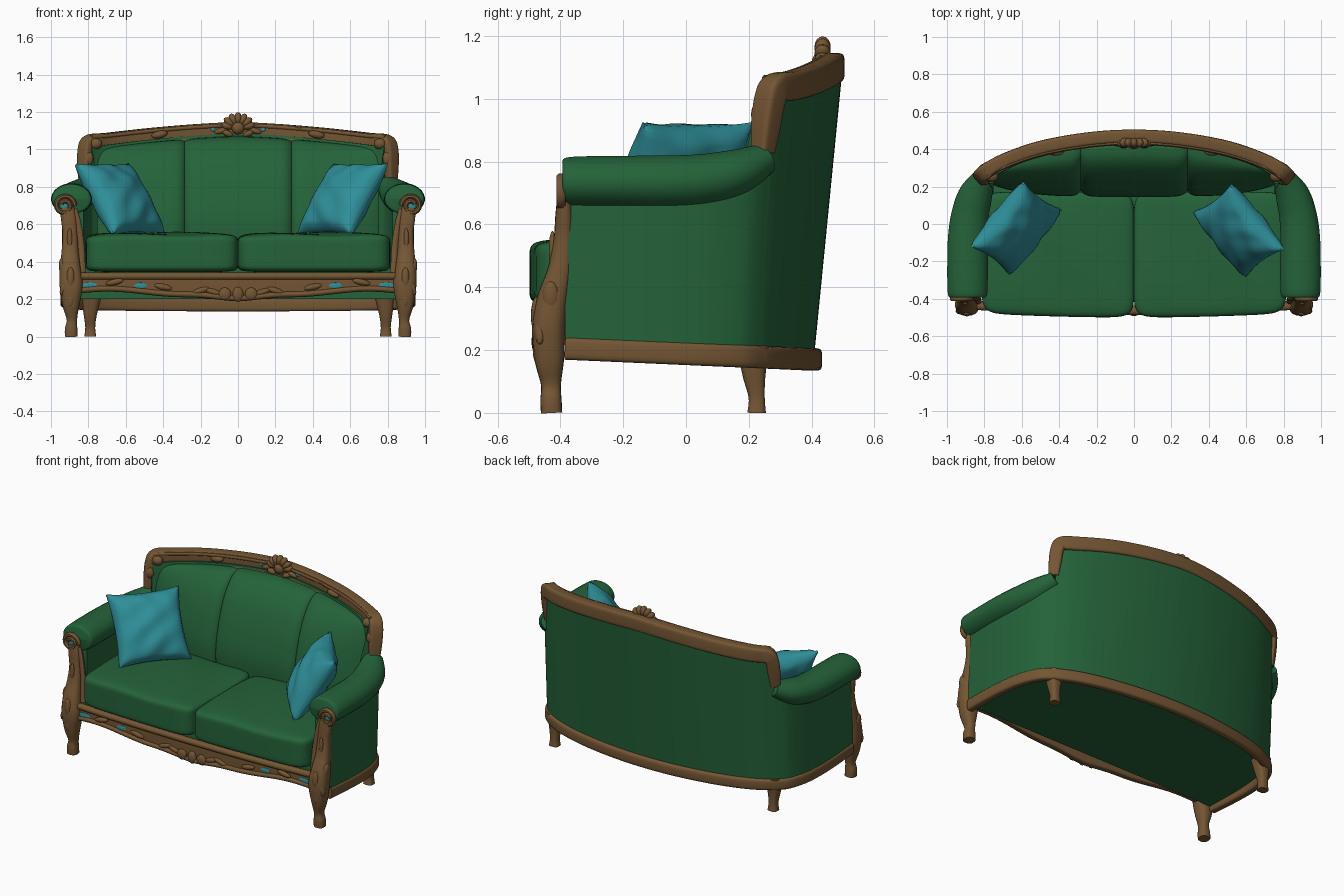
import bpy, bmesh, math
from mathutils import Vector, Matrix

if "Cube" in bpy.data.objects:
    bpy.data.objects.remove(bpy.data.objects["Cube"])

def mat(name, c):
    m = bpy.data.materials.new(name)
    m.diffuse_color = (*c, 1)
    m.use_nodes = True
    m.node_tree.nodes["Principled BSDF"].inputs["Base Color"].default_value = m.diffuse_color
    return m

GREEN = mat("green fabric", (0.018, 0.125, 0.042))
WOOD = mat("carved wood", (0.175, 0.092, 0.034))
TEAL = mat("teal fabric", (0.028, 0.275, 0.32))

def finish(name, bm, m, angle=45):
    bmesh.ops.recalc_face_normals(bm, faces=bm.faces[:])
    me = bpy.data.meshes.new(name)
    bm.to_mesh(me)
    bm.free()
    me.materials.append(m)
    o = bpy.data.objects.new(name, me)
    bpy.context.collection.objects.link(o)
    bpy.ops.object.select_all(action='DESELECT')
    o.select_set(True)
    bpy.context.view_layer.objects.active = o
    bpy.ops.object.shade_smooth_by_angle(angle=math.radians(angle))
    return o

def spl(pts, n=6):
    """Catmull-Rom through tuples of any length"""
    out = []
    for i in range(len(pts) - 1):
        quad = (pts[max(i - 1, 0)], pts[i], pts[i + 1], pts[min(i + 2, len(pts) - 1)])
        for k in range(n):
            t = k / n
            out.append(tuple(0.5 * (2 * b + (c - a) * t + (2 * a - 5 * b + 4 * c - d) * t * t
                                    + (3 * b - a - 3 * c + d) * t ** 3) for a, b, c, d in zip(*quad)))
    return out + [tuple(pts[-1])]

def loft(name, rings, m, angle=45):
    bm = bmesh.new()
    vs = [[bm.verts.new(p) for p in r] for r in rings]
    n = len(vs[0])
    for r, q in zip(vs, vs[1:]):
        for i in range(n):
            bm.faces.new((r[i], r[(i + 1) % n], q[(i + 1) % n], q[i]))
    bm.faces.new(vs[0])
    bm.faces.new(vs[-1][::-1])
    return finish(name, bm, m, angle)

def sweep(name, pts, m, ref=lambda p: Vector((1, 0, 0)), k=2.0, n=16, s=1):
    """pts = (x, y, z, radius along ref, radius across); k squares the section"""
    rings = []
    P = [Vector(p[:3]) for p in pts]
    for i, p in enumerate(P):
        t = (P[min(i + 1, len(P) - 1)] - P[max(i - 1, 0)]).normalized()
        r = ref(p)
        a = (r - t * r.dot(t)).normalized()
        b = t.cross(a)
        ring = []
        for j in range(n):
            c, d = math.cos(math.tau * (j + .5) / n), math.sin(math.tau * (j + .5) / n)
            q = p + a * pts[i][3] * math.copysign(abs(c) ** (2 / k), c) \
                + b * pts[i][4] * math.copysign(abs(d) ** (2 / k), d)
            ring.append((q.x * s, q.y, q.z))
        rings.append(ring)
    return loft(name, rings, m)

def blobs(name, items, m):
    """ellipsoids: (centre, radii, tilt about y)"""
    bm = bmesh.new()
    for c, r, tilt in items:
        M = Matrix.Translation(c) @ Matrix.Rotation(tilt, 4, 'Y') @ Matrix.Diagonal((*r, 1))
        bmesh.ops.create_uvsphere(bm, u_segments=14, v_segments=8, radius=1, matrix=M)
    return finish(name, bm, m)

def soft(name, fn, m, cuts=23):
    """subdivided cube reshaped by fn(unit point)"""
    bm = bmesh.new()
    bmesh.ops.create_cube(bm, size=2)
    bmesh.ops.subdivide_edges(bm, edges=bm.edges[:], cuts=cuts, use_grid_fill=True)
    for v in bm.verts:
        v.co = fn(v.co.copy())
    return finish(name, bm, m, 70)

# ---- plan of the body and its backward lean
def yback(x): return 0.41 - 0.2 * x * x - 0.18 * x ** 8
def lean(y, z): return y + 0.085 * (z - 0.2) / 0.86 * min(max(y / 0.41, 0), 1)
def ztop(x): return 1.145 - 0.07 * (abs(x) / 0.8) ** 1.5

back_plan = [(0.82 - 1.64 * i / 60, yback(0.82 - 1.64 * i / 60)) for i in range(61)]
arm_plan = spl([(0.935, -0.385), (0.94, -0.2), (0.937, -0.06), (0.92, 0.07), (0.878, 0.18), (0.82, 0.239)], 8)
full_plan = arm_plan + back_plan[1:-1] + [(-x, y) for x, y in arm_plan[::-1]]

# upholstered shell: arm walls and back in one sweep
rings = []
for i, (x, y) in enumerate(full_plan):
    a, b = full_plan[max(i - 1, 0)], full_plan[min(i + 1, len(full_plan) - 1)]
    back = abs(x) < 0.821
    n = Vector((b[1] - a[1], a[0] - b[0])).normalized() * -(0.07 if back else 0.11)
    if n.dot(Vector((x, y + 0.3))) > 0:
        n = -n
    z = ztop(x) - 0.06 if back else 0.73 + 0.3 * max(0, y)
    rings.append([(x, y, 0.2), (x, lean(y, z), z), (x + n.x, lean(y, z) + n.y, z), (x + n.x, y + n.y, 0.2)])
loft("body_shell", rings, GREEN, 50)

# seat platform filling the plan
loft("seat_base", [[(x * 0.985, y * 0.985, z) for x, y in full_plan] for z in (0.2, 0.37)], GREEN)

# ---- seat cushions
def seat(side):
    def f(p):
        q = p / (sum(abs(c) ** 10 for c in p) ** (1 / 10))
        dome = 0.012 * (1 - q.x ** 2) * (1 - q.y ** 2) + 0.004 * math.sin(5 * q.x + 3 * q.y)
        bow = -0.022 * (1 - (q.x * side * .5 + .5) ** 2) if q.y < 0 else 0
        return Vector((side * 0.407 + q.x * 0.408, -0.153 + q.y * 0.325 + bow,
                       0.445 + q.z * (0.1 + (dome if q.z > 0 else 0))))
    return f
soft("left_seat_cushion", seat(-1), GREEN)
soft("right_seat_cushion", seat(1), GREEN)

# ---- three back pads, bulging between seams
for name, x0, x1 in (("left_back_pad", -0.79, -0.285), ("middle_back_pad", -0.285, 0.285), ("right_back_pad", 0.285, 0.79)):
    rings = []
    for i in range(25):
        w = -math.cos(math.pi * i / 24)
        x = (x0 + x1) / 2 + w * (x1 - x0) / 2
        pinch = 0.03 * abs(w) ** 12
        zt = ztop(x) - 0.075 - 0.3 * pinch
        f0 = 0.145 + 0.06 * (x / 0.75) ** 4
        ring = [(x, lean(yback(x), zt) - 0.04, zt - 0.03), (x, yback(x) - 0.04, 0.4)]
        for h, g in spl([(0, .05), (.3, 0), (.55, .1), (.78, .28), (.92, .48), (.985, .66), (1, .85)], 4):
            z = 0.4 + (zt - 0.4) * h
            yb = lean(yback(x), z) - 0.03
            ring.append((x, min(f0 + (yb - f0) * g + pinch, yb - 0.005), z))
        rings.append(ring)
    loft(name, rings, GREEN, 60)

# ---- throw pillows, mirrored square cushions leaning in the corners
def pillow(s, c):
    a = Vector((0.27 * s, 0.335, 0)).normalized()
    u = Vector((-0.19 * s, 0.14, 0.36)).normalized()
    n = a.cross(u)
    def f(p):
        t = ((1 - p.x ** 2) * (1 - p.y ** 2))
        x = p.x * 0.222 * (1 - 0.08 * (1 - p.y ** 2))
        y = p.y * 0.222 * (1 - 0.08 * (1 - p.x ** 2))
        crease = 1 + 0.08 * math.sin(9 * p.x + 4 * p.y * p.y) * abs(p.y) + 0.06 * math.sin(8 * p.y - 5 * p.x)
        return Vector(c) + a * x + u * y + n * p.z * (0.008 + 0.09 * max(t, 0) ** 0.42 * crease)
    return f
soft("left_pillow", pillow(1, (-0.63, -0.022, 0.735)), TEAL)
soft("right_pillow", pillow(-1, (0.56, -0.035, 0.735)), TEAL)

# ---- top rail with posts, swept in one piece
def outward(p): return Vector((0.85 * p.x, 0.75, 0))
half = [(0.815, 0.245, 0.83, .032, .03), (0.812, 0.255, 0.92, .04, .038), (0.807, 0.268, 1.0, .042, .04),
        (0.785, 0.288, 1.035, .04, .045)]
mid = [(x, lean(yback(x), 1.06) - 0.026, ztop(x) - 0.045, .036, .046) for x in
       (.7, .55, .4, .2, 0, -.2, -.4, -.55, -.7)]
rail = spl(half + mid + [(-p[0], *p[1:]) for p in half[::-1]], 6)
sweep("top_rail", rail, WOOD, outward, k=5, n=24)
for nm, dz in (("rail_lower_bead", -0.036), ("rail_upper_bead", 0.03)):
    sweep(nm, spl([(p[0], p[1] - 0.037, p[2] + dz, .011, .011) for p in [half[-1]] + mid + [(-half[-1][0], *half[-1][1:])]], 5),
          WOOD, outward, n=8)

# crest carving
crest = [((0, 0.43, 1.115), (0.035, 0.03, 0.035), 0)]
for i in range(-3, 4):
    an = i * 0.45
    crest.append(((0.06 * math.sin(an), 0.435, 1.115 + 0.05 * math.cos(an)), (0.021, 0.026, 0.034), an))
for s in (-1, 1):
    crest += [((s * 0.09, 0.435, 1.10), (0.04, 0.02, 0.016), s * 0.3), ((s * 0.055, 0.425, 1.085), (0.03, 0.02, 0.016), -s * 0.4),
              ((s * 0.42, 0.385, 1.08), (0.045, 0.02, 0.02), s * 0.2), ((s * 0.76, 0.255, 1.03), (0.035, 0.03, 0.03), 0),
              ((s * 0.80, 0.232, 0.95), (0.03, 0.025, 0.04), 0)]
blobs("crest_carving", crest, WOOD)

# ---- base rail around sides and back
sweep("base_rail", [(x * .985, y, 0.205 - 0.035 * max(0, (y + 0.385) / 0.795), .024, .036) for x, y in full_plan],
      WOOD, lambda p: Vector((p.x, p.y + 0.25, 0)), k=4)

# ---- front apron with mouldings
def apron_y(x): return -0.437 - 0.028 * (1 - (x / 0.87) ** 2)
def apron_z(x): return 0.228 - 0.04 * math.exp(-(x / 0.24) ** 2) + 0.012 * math.cos(x * 9) * min(1, abs(x) * 3)
ax = [-0.87 + 1.74 * i / 48 for i in range(49)]
fwd = lambda p: Vector((0, 1, 0))
sweep("front_apron", [(x, apron_y(x) + .012, (apron_z(x) + .335) / 2, .018, (.335 - apron_z(x)) / 2) for x in ax], WOOD, fwd, k=6)
sweep("apron_top_moulding", [(x, apron_y(x), 0.322, .022, .02) for x in ax], WOOD, fwd, n=10)
sweep("apron_lower_moulding", [(x, apron_y(x), apron_z(x) + .016, .02, .016) for x in ax], WOOD, fwd, n=10)
med = [((s * 0.07, -0.478, 0.228), (0.034, 0.014, 0.034), 0) for s in (-1, 1)]
med += [((s * d, -0.468, 0.225 + d * .1), (0.05, 0.014, 0.016), s * t) for s in (-1, 1) for d, t in ((.13, -.3), (.2, .3), (.4, -.2), (.66, .2))]
med.append(((0, -0.474, 0.225), (0.03, 0.018, 0.04), 0))
blobs("apron_carving", med, WOOD)

# ---- parts repeated left and right
for s, side in ((1, "right"), (-1, "left")):
    # rolled arm
    sweep(side + "_arm_roll", spl([(.89, -.392, .735, .085, .06), (.89, -.372, .735, .106, .08), (.89, -.2, .735, .109, .084),
          (.888, -.06, .735, .106, .085), (.874, .06, .742, .1, .083), (.845, .16, .765, .09, .075), (.80, .25, .81, .06, .05)]),
          GREEN, lambda p: Vector((1, 0.4 * max(0, p.y) / .25, 0)), n=28, s=s)
    # front leg and arm support
    sweep(side + "_front_leg", spl([(.892, -.428, 0, .034, .034), (.892, -.43, .04, .034, .034), (.888, -.43, .09, .028, .032),
          (.893, -.435, .17, .046, .047), (.892, -.437, .27, .062, .053), (.897, -.425, .36, .056, .05),
          (.898, -.402, .45, .046, .04), (.898, -.39, .55, .04, .032), (.905, -.388, .63, .042, .028),
          (.915, -.388, .69, .038, .022)]), WOOD, k=2.6, n=18, s=s)
    sweep(side + "_rear_leg", spl([(.79, .225, 0, .032, .03), (.79, .225, .05, .027, .026), (.79, .217, .12, .036, .037),
          (.785, .213, .21, .055, .052)]), WOOD, k=3, s=s)
    # spiral scroll at the arm front
    spiral = []
    for i in range(31):
        an, r = math.pi + i * 0.3, 0.056 - 0.0012 * i
        spiral.append((.928 + r * math.cos(an), -.398, .70 - r * math.sin(an), .016, .014))
    sweep(side + "_arm_scroll", spiral, WOOD, fwd, n=8, s=s)
    # inner edge trim of the arm front
    sweep(side + "_arm_trim", spl([(.875, -.39, .68, .016, .012), (.855, -.395, .6, .018, .014), (.838, -.4, .48, .018, .014),
          (.835, -.41, .34, .022, .02)]), WOOD, n=8, s=s)
    # leaf carving on leg
    blobs(side + "_leg_carving", [((s * x, y, z), r, s * t) for x, y, z, r, t in (
        (.895, -.476, .31, (.022, .018, .06), 0), (.865, -.465, .27, (.016, .018, .055), .3), (.93, -.465, .27, (.018, .018, .055), -.3),
        (.895, -.474, .2, (.02, .014, .045), 0), (.935, -.43, .36, (.022, .03, .06), .15), (.9, -.425, .52, (.014, .012, .06), 0),
        (.892, -.446, .03, (.03, .016, .022), 0))], WOOD)
    # small teal insets
    blobs(side + "_teal_insets", [((s * x, y, z), r, 0) for x, y, z, r in (
        (.928, -.4, .70, (.02, .004, .02)), (.79, apron_y(.79) - .006, .272, (.045, .004, .018)),
        (.52, apron_y(.52) - .006, .272, (.035, .004, .016)), (.135, .425, 1.11, (.012, .004, .014)))], TEAL)
